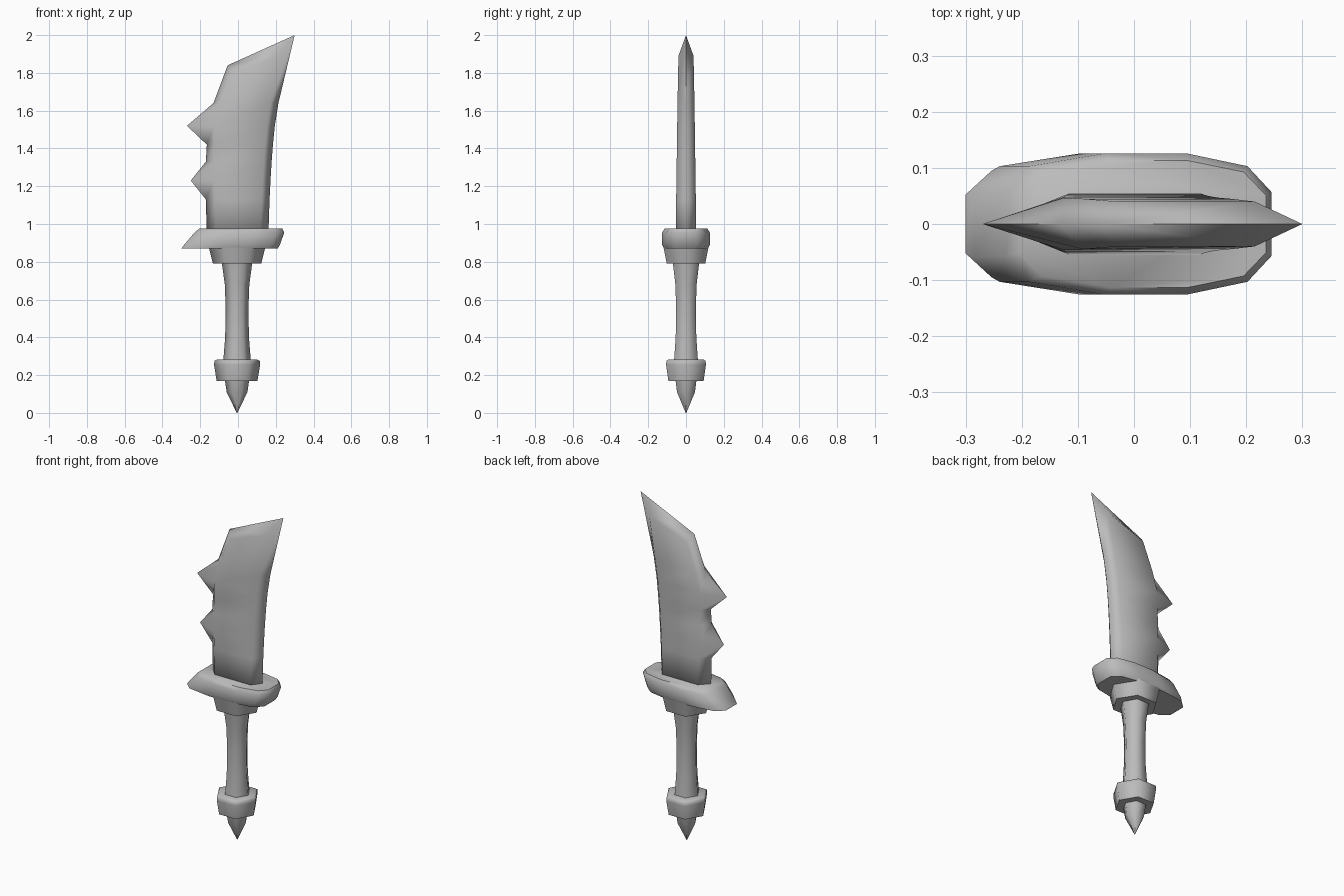
import bpy, bmesh, math

if "Cube" in bpy.data.objects:
    bpy.data.objects.remove(bpy.data.objects["Cube"])

steel = bpy.data.materials.new("plain_grey")
steel.use_nodes = True
grey = (0.5, 0.5, 0.5, 1)
steel.diffuse_color = grey
steel.node_tree.nodes["Principled BSDF"].inputs["Base Color"].default_value = grey


def finish(name, bm, angle):
    bmesh.ops.remove_doubles(bm, verts=bm.verts, dist=0.0005)
    bmesh.ops.recalc_face_normals(bm, faces=bm.faces)
    mesh = bpy.data.meshes.new(name)
    bm.to_mesh(mesh)
    bm.free()
    mesh.materials.append(steel)
    obj = bpy.data.objects.new(name, mesh)
    bpy.context.collection.objects.link(obj)
    bpy.ops.object.select_all(action='DESELECT')
    obj.select_set(True)
    bpy.context.view_layer.objects.active = obj
    bpy.ops.object.shade_smooth_by_angle(angle=math.radians(angle))
    return obj


def bridge(bm, rings):
    """Join successive closed rings of points; return the vertex rings."""
    loops = [[bm.verts.new(p) for p in ring] for ring in rings]
    for low, high in zip(loops, loops[1:]):
        for i in range(len(low)):
            j = (i + 1) % len(low)
            bm.faces.new((low[i], low[j], high[j], high[i]))
    return loops


def loft(name, rings, angle=65):
    bm = bmesh.new()
    loops = bridge(bm, rings)
    bm.faces.new(loops[0])
    bm.faces.new(loops[-1])
    return finish(name, bm, angle)


def turned(name, profile, depth=1.0, centre=-0.005):
    """Six-sided body from (height, radius) pairs."""
    rings = []
    for z, r in profile:
        angles = [math.tau * i / 6 for i in range(6)]
        rings.append([(centre + r * math.cos(a), depth * r * math.sin(a), z)
                      for a in angles])
    return loft(name, rings)


# Handle, from the pointed end upward
turned("pommel_spike", [(0, 0.002), (0.11, 0.055), (0.2, 0.068)])
turned("pommel_ring", [(0.17, 0.108), (0.255, 0.122), (0.275, 0.12), (0.282, 0.108)])
turned("grip", [(0.25, 0.075), (0.4, 0.063), (0.55, 0.06), (0.68, 0.065), (0.82, 0.084)])
turned("collar", [(0.79, 0.128), (0.85, 0.143), (0.89, 0.153)], 0.92)

# Guard: a long faceted plate whose right end slants outward at the bottom
half = [(-1, 0.057), (-0.82, 0.103), (-0.25, 0.126),
        (0.36, 0.126), (0.82, 0.103), (1, 0.057)]
outline = half + [(u, -y) for u, y in reversed(half)]
levels = [(0.87, -0.30, 0.21, 0.92), (0.89, -0.285, 0.222, 1),
          (0.955, -0.23, 0.245, 1), (0.975, -0.205, 0.235, 0.9)]
loft("guard", [[((a + b) / 2 + u * (b - a) / 2, y * w, z) for u, y in outline]
               for z, a, b, w in levels], 55)

# Blade rows: height, spine x, inner spine x, cutting edge x
rows = [(0.92, -0.165, -0.115, 0.16), (1.13, -0.17, -0.12, 0.167),
        (1.23, -0.25, -0.125, 0.172), (1.33, -0.17, -0.125, 0.178),
        (1.42, -0.165, -0.125, 0.185), (1.52, -0.27, -0.125, 0.195),
        (1.64, -0.13, -0.09, 0.214)]
rings = []
for z, spine, inner, edge in rows:
    t = 0.055 - 0.014 * (z - 0.92)
    outer = edge - 0.042
    rings.append([(spine, 0, z), (inner, -t, z), (outer, -t, z),
                  (edge, 0, z), (outer, t, z), (inner, t, z)])
# Slanted last row ends in the raised point
t = 0.04
rings.append([(-0.055, 0, 1.84), (-0.03, -t, 1.80), (0.215, -t, 1.89),
              (0.3, 0, 2), (0.215, t, 1.89), (-0.03, t, 1.80)])
bm = bmesh.new()
loops = bridge(bm, rings)
bm.faces.new(loops[0])
top = loops[-1]
bm.faces.new(top[:4])
bm.faces.new((top[0], top[3], top[4], top[5]))
finish("blade", bm, 95)
